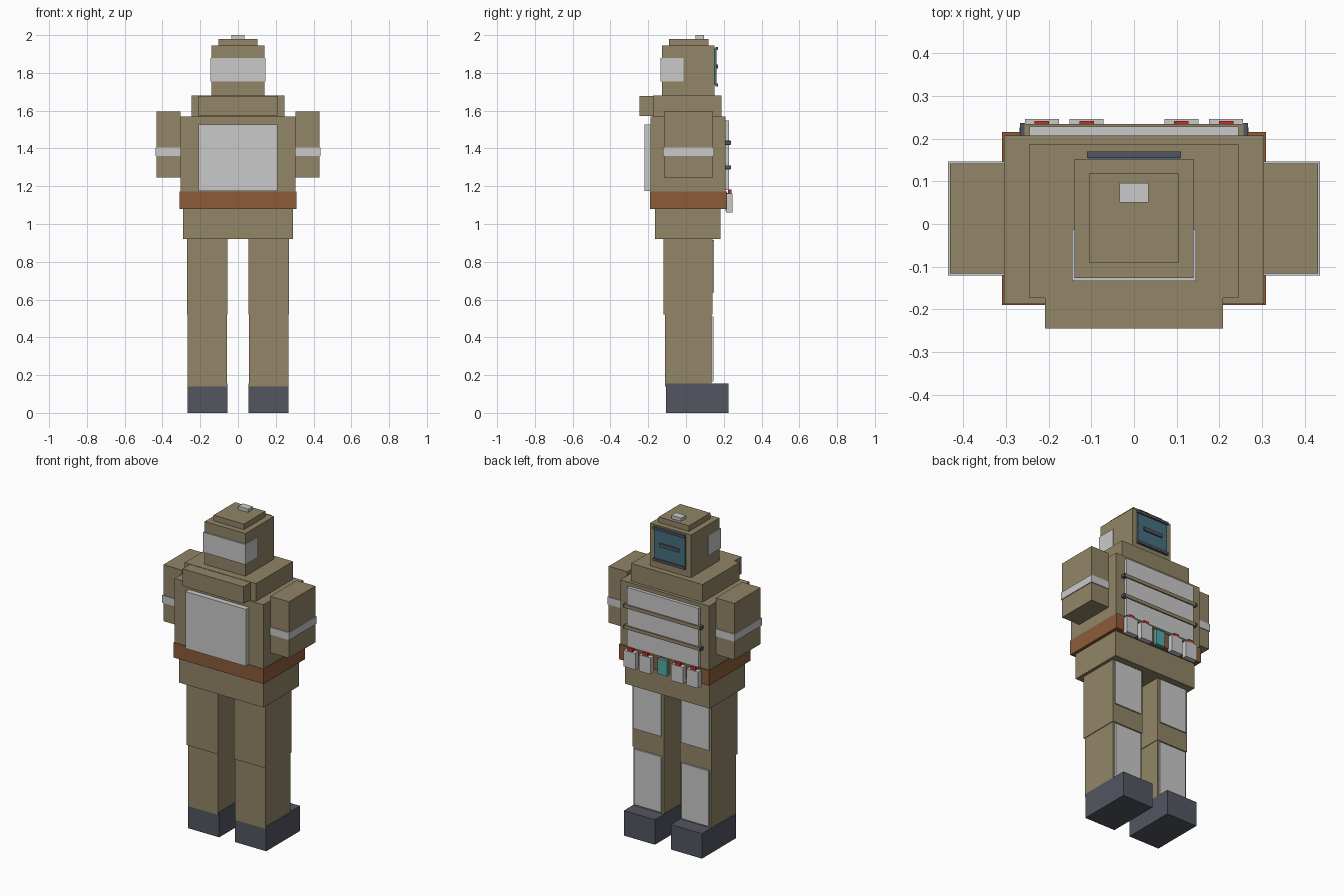
import bpy
import bmesh

if "Cube" in bpy.data.objects:
    bpy.data.objects.remove(bpy.data.objects["Cube"])


def srgb(c):
    c /= 255
    return c / 12.92 if c <= 0.04045 else ((c + 0.055) / 1.055) ** 2.4


def material(name, r, g, b):
    m = bpy.data.materials.new(name)
    m.diffuse_color = (srgb(r), srgb(g), srgb(b), 1)
    m.use_nodes = True
    m.node_tree.nodes["Principled BSDF"].inputs["Base Color"].default_value = m.diffuse_color
    return m


TAN = material("tan fabric", 146, 133, 103)
SILVER = material("silver grey", 202, 202, 202)
RUST = material("rust leather", 140, 92, 58)
DARK = material("dark slate", 82, 86, 96)
BLUE = material("visor blue", 70, 112, 128)
TEAL = material("teal", 84, 170, 170)
RED = material("red", 195, 48, 40)


def box(name, mat, x, y, z):
    """Axis-aligned block from three (min, max) ranges."""
    bm = bmesh.new()
    bmesh.ops.create_cube(bm, size=1)
    for v in bm.verts:
        v.co = [(a + b) / 2 + c * (b - a) for (a, b), c in zip((x, y, z), v.co)]
    mesh = bpy.data.meshes.new(name)
    bm.to_mesh(mesh)
    bm.free()
    mesh.materials.append(mat)
    obj = bpy.data.objects.new(name, mesh)
    bpy.context.collection.objects.link(obj)
    return obj


def mid(name, mat, half, y, z):
    """Block centred on x = 0."""
    return box(name, mat, (-half, half), y, z)


def pair(name, mat, x, y, z):
    """Left and right mirrored blocks."""
    box("right_" + name, mat, x, y, z)
    box("left_" + name, mat, (-x[1], -x[0]), y, z)


# Legs and boots
pair("boot", DARK, (0.055, 0.268), (-0.106, 0.226), (0, 0.155))
pair("lower_leg", TAN, (0.058, 0.267), (-0.111, 0.135), (0.14, 0.52))
pair("upper_leg", TAN, (0.055, 0.271), (-0.118, 0.139), (0.52, 0.92))
pair("shin_plate", SILVER, (0.07, 0.255), (0.13, 0.145), (0.165, 0.51))
pair("thigh_plate", SILVER, (0.07, 0.26), (0.135, 0.147), (0.637, 0.915))

# Hips, belt, torso, collar
mid("hips", TAN, 0.29, (-0.165, 0.183), (0.92, 1.08))
mid("belt", RUST, 0.309, (-0.19, 0.216), (1.08, 1.173))
mid("torso", TAN, 0.305, (-0.187, 0.208), (1.173, 1.57))
mid("collar", TAN, 0.245, (-0.174, 0.188), (1.57, 1.68))
mid("pack_roll", TAN, 0.209, (-0.245, -0.17), (1.572, 1.678))
mid("pack_panel", SILVER, 0.208, (-0.22, -0.18), (1.175, 1.528))

# Chest panel with two straps and their end caps
mid("chest_panel", SILVER, 0.245, (0.2, 0.228), (1.18, 1.547))
for z in (1.30, 1.43):
    mid("chest_strap", TAN, 0.257, (0.2, 0.235), (z - 0.011, z + 0.011))
    pair("strap_cap", DARK, (0.256, 0.267), (0.205, 0.237), (z - 0.009, z + 0.009))

# Belt pouches with red caps, teal buckle
for cx in (0.111, 0.216):
    pair("pouch", SILVER, (cx - 0.04, cx + 0.04), (0.213, 0.246), (1.06, 1.162))
    pair("pouch_cap", RED, (cx - 0.017, cx + 0.017), (0.222, 0.242), (1.16, 1.182))
mid("buckle", TEAL, 0.033, (0.21, 0.234), (1.07, 1.165))

# Arms
pair("arm", TAN, (0.304, 0.431), (-0.116, 0.142), (1.245, 1.595))
pair("arm_band", SILVER, (0.3, 0.436), (-0.121, 0.147), (1.36, 1.406))

# Head
mid("head", TAN, 0.14, (-0.127, 0.152), (1.68, 1.945))
mid("head_band", SILVER, 0.145, (-0.134, -0.012), (1.755, 1.88))
mid("head_cap", TAN, 0.104, (-0.091, 0.119), (1.945, 1.98))
mid("top_light", SILVER, 0.034, (0.05, 0.096), (1.98, 2.0))

# Visor with dark bars
mid("visor", BLUE, 0.107, (0.15, 0.161), (1.735, 1.93))
for name, half, z0, z1 in (("visor_lower_bar", 0.11, 1.727, 1.743),
                           ("visor_upper_bar", 0.11, 1.922, 1.938),
                           ("visor_slot", 0.066, 1.823, 1.845)):
    mid(name, DARK, half, (0.155, 0.17), (z0, z1))
